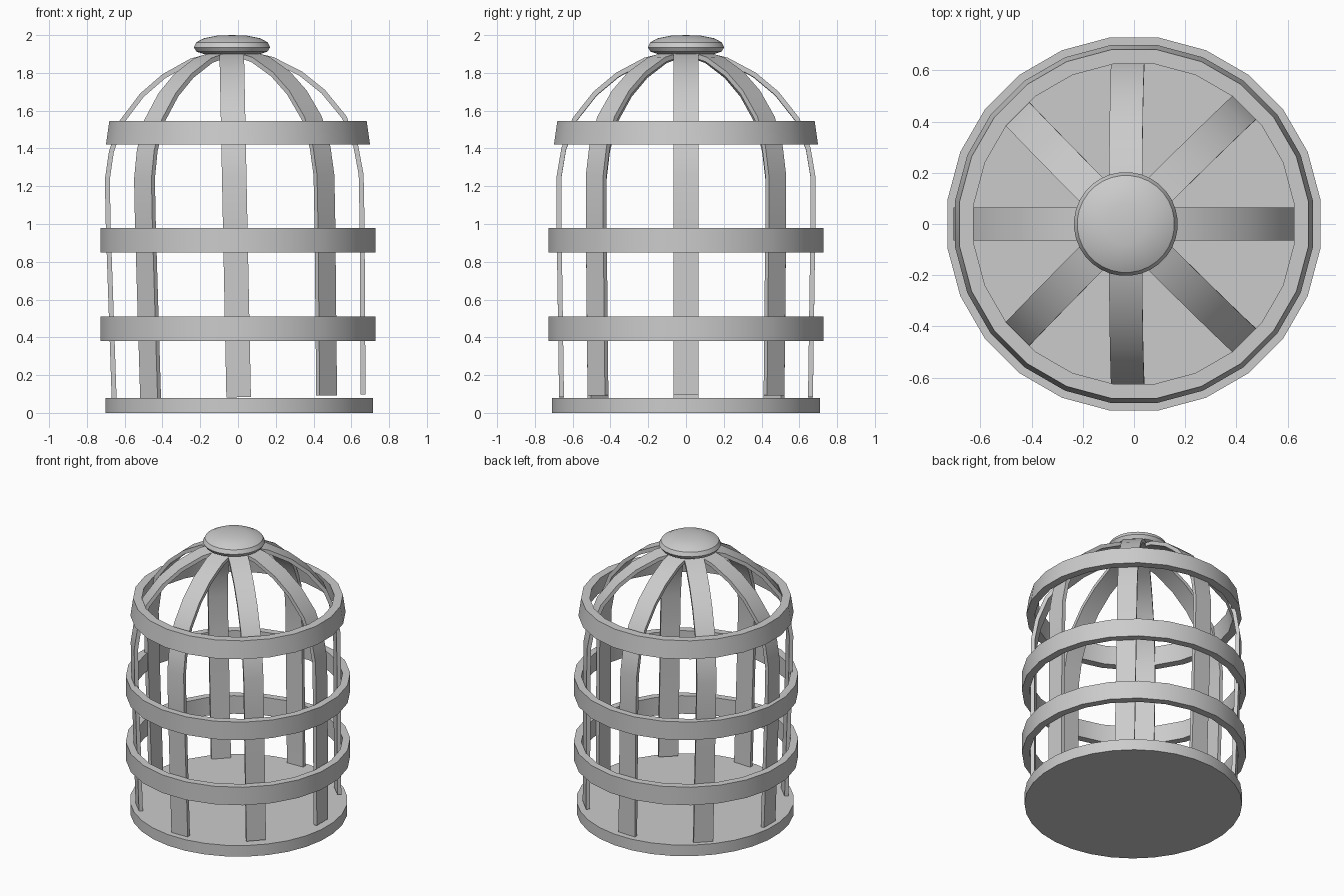
import bpy, bmesh, math
from mathutils import Matrix, Vector

if "Cube" in bpy.data.objects:
    bpy.data.objects.remove(bpy.data.objects["Cube"])


def finish(bm, name, angle=35):
    bmesh.ops.remove_doubles(bm, verts=bm.verts, dist=0.0001)
    bmesh.ops.recalc_face_normals(bm, faces=bm.faces)
    mesh = bpy.data.meshes.new(name)
    bm.to_mesh(mesh)
    bm.free()
    ob = bpy.data.objects.new(name, mesh)
    bpy.context.collection.objects.link(ob)
    bpy.ops.object.select_all(action='DESELECT')
    ob.select_set(True)
    bpy.context.view_layer.objects.active = ob
    bpy.ops.object.shade_smooth_by_angle(angle=math.radians(angle))
    return ob


def lathe(name, profile, sides, x=0.0, closed=False):
    """Revolve (radius, z) points around a vertical axis at x."""
    bm = bmesh.new()
    rows = []
    for i in range(sides):
        a = 2 * math.pi * (i + 0.5) / sides
        rows.append([bm.verts.new((x + r * math.cos(a), r * math.sin(a), z))
                     for r, z in profile])
    count = len(profile) if closed else len(profile) - 1
    for i in range(sides):
        p, q = rows[i], rows[(i + 1) % sides]
        for j in range(count):
            k = (j + 1) % len(profile)
            bm.faces.new((p[j], q[j], q[k], p[k]))
    return finish(bm, name)


def bar(name, path, angle, width, thick):
    """Flat strip swept along an (r, z) path, tilted slightly with the cage."""
    bm = bmesh.new()
    turn = Matrix.Rotation(-0.02, 4, 'Y') @ Matrix.Rotation(angle, 4, 'Z')
    loops = []
    for i, p in enumerate(path):
        d = Vector(path[min(i + 1, len(path) - 1)]) - Vector(path[max(i - 1, 0)])
        d.normalize()
        inner = Vector(p) + Vector((-d.y, d.x)) * thick
        loops.append([bm.verts.new(turn @ Vector((q[0], s * width / 2, q[1])))
                      for q, s in ((p, -1), (p, 1), (inner, 1), (inner, -1))])
    for a, b in zip(loops, loops[1:]):
        for j in range(4):
            k = (j + 1) % 4
            bm.faces.new((a[j], a[k], b[k], b[j]))
    bm.faces.new(loops[0])
    bm.faces.new(loops[-1])
    ob = finish(bm, name)
    ob.location.x = 0.005
    return ob


# Floor disc
lathe("base", [(0, 0), (0.712, 0), (0.712, 0.08), (0, 0.08)], 32, 0.006)

# Two straight hoops and the tapered upper hoop
for name, z in (("lower_hoop", 0.38), ("middle_hoop", 0.85)):
    lathe(name, [(0.735, z), (0.735, z + 0.13), (0.685, z + 0.13), (0.685, z)],
          24, 0, True)
lathe("upper_hoop", [(0.705, 1.42), (0.687, 1.545), (0.63, 1.545), (0.65, 1.42)],
      24, 0, True)

# Eight bent bars
path = [(0.672, 0.083), (0.685, 1.0), (0.685, 1.25), (0.66, 1.40), (0.60, 1.56),
        (0.49, 1.70), (0.37, 1.80), (0.22, 1.88), (0.04, 1.925)]
for i in range(8):
    bar(f"bar_{i + 1}", path, i * math.pi / 4, 0.13, 0.026)

# Rounded cap
lathe("cap", [(0, 1.90), (0.15, 1.90), (0.188, 1.912), (0.203, 1.935),
              (0.19, 1.962), (0.15, 1.983), (0.08, 1.997), (0, 2.0)], 32, -0.032)
